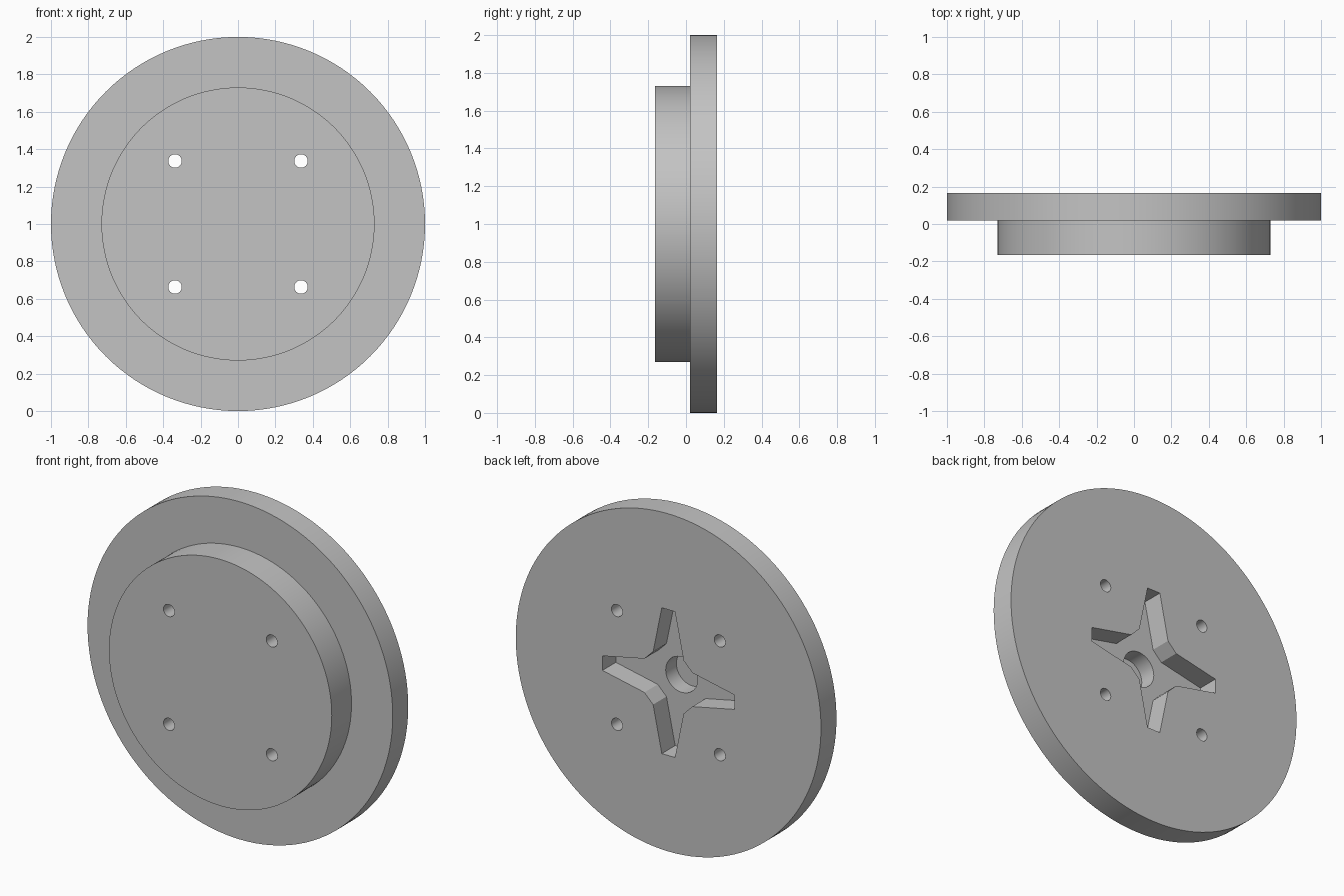
import bpy, bmesh, math

cube = bpy.data.objects.get("Cube")
if cube:
    bpy.data.objects.remove(cube, do_unlink=True)

# Single grey material
grey = bpy.data.materials.new("plain grey")
grey.use_nodes = True
colour = (0.55, 0.55, 0.55, 1)
grey.diffuse_color = colour
grey.node_tree.nodes["Principled BSDF"].inputs["Base Color"].default_value = colour

CENTRE_Z = 1.0
FRONT, STEP, BACK = -0.165, 0.02, 0.165
RECESS_FLOOR = BACK - 0.125
BORE_FLOOR = RECESS_FLOOR - 0.1


def circle(radius, sides, x=0, z=0):
    angles = [2 * math.pi * i / sides for i in range(sides)]
    return [(x + radius * math.cos(a), z + radius * math.sin(a)) for a in angles]


def loft(name, sections):
    """Join (outline, y) sections that share a point count into a closed solid."""
    bm = bmesh.new()
    rings = [[bm.verts.new((x, y, z + CENTRE_Z)) for x, z in outline]
             for outline, y in sections]
    bm.faces.new(rings[0])
    bm.faces.new(rings[-1])
    for a, b in zip(rings, rings[1:]):
        for i in range(len(a)):
            j = (i + 1) % len(a)
            bm.faces.new((a[i], a[j], b[j], b[i]))
    bmesh.ops.recalc_face_normals(bm, faces=bm.faces)
    mesh = bpy.data.meshes.new(name)
    bm.to_mesh(mesh)
    bm.free()
    mesh.materials.append(grey)
    obj = bpy.data.objects.new(name, mesh)
    bpy.context.collection.objects.link(obj)
    return obj


def cut(body, outline, y0, y1):
    """Subtract a prism from the body and discard the cutter."""
    cutter = loft("cutter", [(outline, y0), (outline, y1)])
    cutter.hide_render = True
    mod = body.modifiers.new("cut", 'BOOLEAN')
    mod.operation, mod.solver, mod.object = 'DIFFERENCE', 'EXACT', cutter
    bpy.context.view_layer.objects.active = body
    bpy.ops.object.modifier_apply(modifier=mod.name)
    bpy.data.objects.remove(cutter, do_unlink=True)


# Stepped disc: narrow boss in front, wide flange behind
boss, flange = circle(0.73, 128), circle(1, 128)
disc = loft("stepped_disc", [(boss, FRONT), (boss, STEP), (flange, STEP), (flange, BACK)])

# Four bolt holes right through
for sx in (-1, 1):
    for sz in (-1, 1):
        cut(disc, circle(0.036, 32, sx * 0.337, sz * 0.337), FRONT - 0.1, BACK + 0.1)

# Four-armed tapering recess in the back
arm = [(0.157, -0.1), (0.432, -0.043), (0.432, 0.043), (0.157, 0.1)]
star = []
for turn in range(4):
    c, s = math.cos(turn * math.pi / 2), math.sin(turn * math.pi / 2)
    star += [(x * c - z * s, x * s + z * c) for x, z in arm]
cut(disc, star, RECESS_FLOOR, BACK + 0.1)

# Blind centre bore in the recess floor
cut(disc, circle(0.105, 64), BORE_FLOOR, BACK - 0.05)

# Smooth round walls, crisp edges
bpy.ops.object.select_all(action='DESELECT')
disc.select_set(True)
bpy.context.view_layer.objects.active = disc
bpy.ops.object.shade_smooth_by_angle(angle=math.radians(30))
